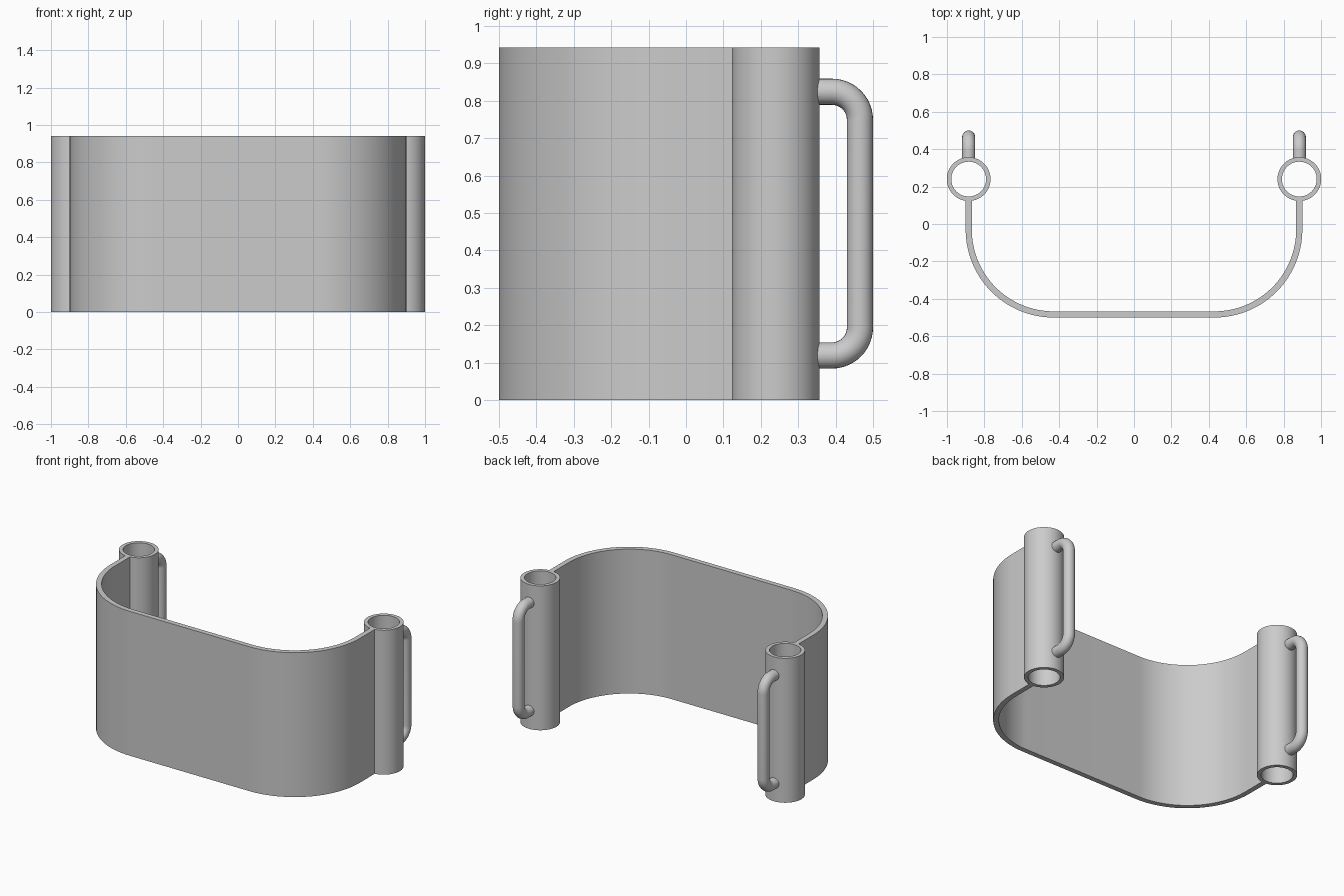
import bpy, bmesh
from math import sin, cos, pi, radians
from mathutils import Vector

if "Cube" in bpy.data.objects:
    bpy.data.objects.remove(bpy.data.objects["Cube"])

HEIGHT = 0.942
TUBE_X, TUBE_Y = 0.884, 0.24
TUBE_OUTER, TUBE_INNER = 0.117, 0.093

grey = bpy.data.materials.new("plain grey")
grey.use_nodes = True
grey.diffuse_color = (0.6, 0.6, 0.6, 1)
grey.node_tree.nodes["Principled BSDF"].inputs["Base Color"].default_value = (0.6, 0.6, 0.6, 1)


def finish(name, bm):
    """Turn a bmesh into a smooth shaded object with crisp edges."""
    bmesh.ops.recalc_face_normals(bm, faces=bm.faces)
    mesh = bpy.data.meshes.new(name)
    bm.to_mesh(mesh)
    bm.free()
    mesh.materials.append(grey)
    obj = bpy.data.objects.new(name, mesh)
    bpy.context.collection.objects.link(obj)
    bpy.ops.object.select_all(action="DESELECT")
    obj.select_set(True)
    bpy.context.view_layer.objects.active = obj
    bpy.ops.object.shade_smooth_by_angle(angle=radians(35))
    return obj


def extrude_band(name, outer, inner, closed):
    """Raise the flat band between two matching outlines to full height."""
    bm = bmesh.new()
    a = [bm.verts.new((x, y, 0)) for x, y in outer]
    b = [bm.verts.new((x, y, 0)) for x, y in inner]
    n = len(a)
    for i in range(n if closed else n - 1):
        j = (i + 1) % n
        bm.faces.new((a[i], a[j], b[j], b[i]))
    raised = bmesh.ops.extrude_face_region(bm, geom=bm.faces[:], use_keep_orig=True)
    top = [g for g in raised["geom"] if isinstance(g, bmesh.types.BMVert)]
    bmesh.ops.translate(bm, verts=top, vec=(0, 0, HEIGHT))
    return finish(name, bm)


def circle(cx, cy, r, n=64):
    return [(cx + r * cos(2 * pi * i / n), cy + r * sin(2 * pi * i / n)) for i in range(n)]


def wall_outline(radius, steps=32):
    """U shape: straight side, quarter bend, front, quarter bend, side."""
    cx, cy, end_y = 0.43, -0.03, 0.133
    half = [(cx + radius * cos(t), cy - radius * sin(t))
            for t in (pi / 2 * i / steps for i in range(steps + 1))]
    half = [(cx + radius, end_y)] + half
    return half + [(-x, y) for x, y in reversed(half)]


def handle(name, x):
    """Round rod bent into a bracket, swept along its centre line."""
    y0, y1, z0, z1, bend, rod = 0.344, 0.465, 0.119, 0.824, 0.075, 0.035
    steps, sides = 12, 24
    path = [(y0, z0, 0)]
    for cz, start in ((z0 + bend, -pi / 2), (z1 - bend, 0)):
        for i in range(steps + 1):
            t = start + pi / 2 * i / steps
            path.append((y1 - bend + bend * cos(t), cz + bend * sin(t), t + pi / 2))
    path.append((y0, z1, pi))
    bm = bmesh.new()
    rings = []
    for y, z, heading in path:
        across = Vector((0, -sin(heading), cos(heading)))
        rings.append([bm.verts.new(Vector((x, y, z)) + rod * (
            Vector((cos(a), 0, 0)) + across * sin(a)))
            for a in (2 * pi * k / sides for k in range(sides))])
    for r, s in zip(rings, rings[1:]):
        for k in range(sides):
            m = (k + 1) % sides
            bm.faces.new((r[k], r[m], s[m], s[k]))
    bm.faces.new(rings[0])
    bm.faces.new(rings[-1])
    return finish(name, bm)


# Curved shield wall
extrude_band("curved_wall", wall_outline(0.47), wall_outline(0.437), False)

# Open tubes and grab handles on both sides
for side, sign in (("left", 1), ("right", -1)):
    x = sign * TUBE_X
    extrude_band(side + "_tube", circle(x, TUBE_Y, TUBE_OUTER),
                 circle(x, TUBE_Y, TUBE_INNER), True)
    handle(side + "_handle", x)
